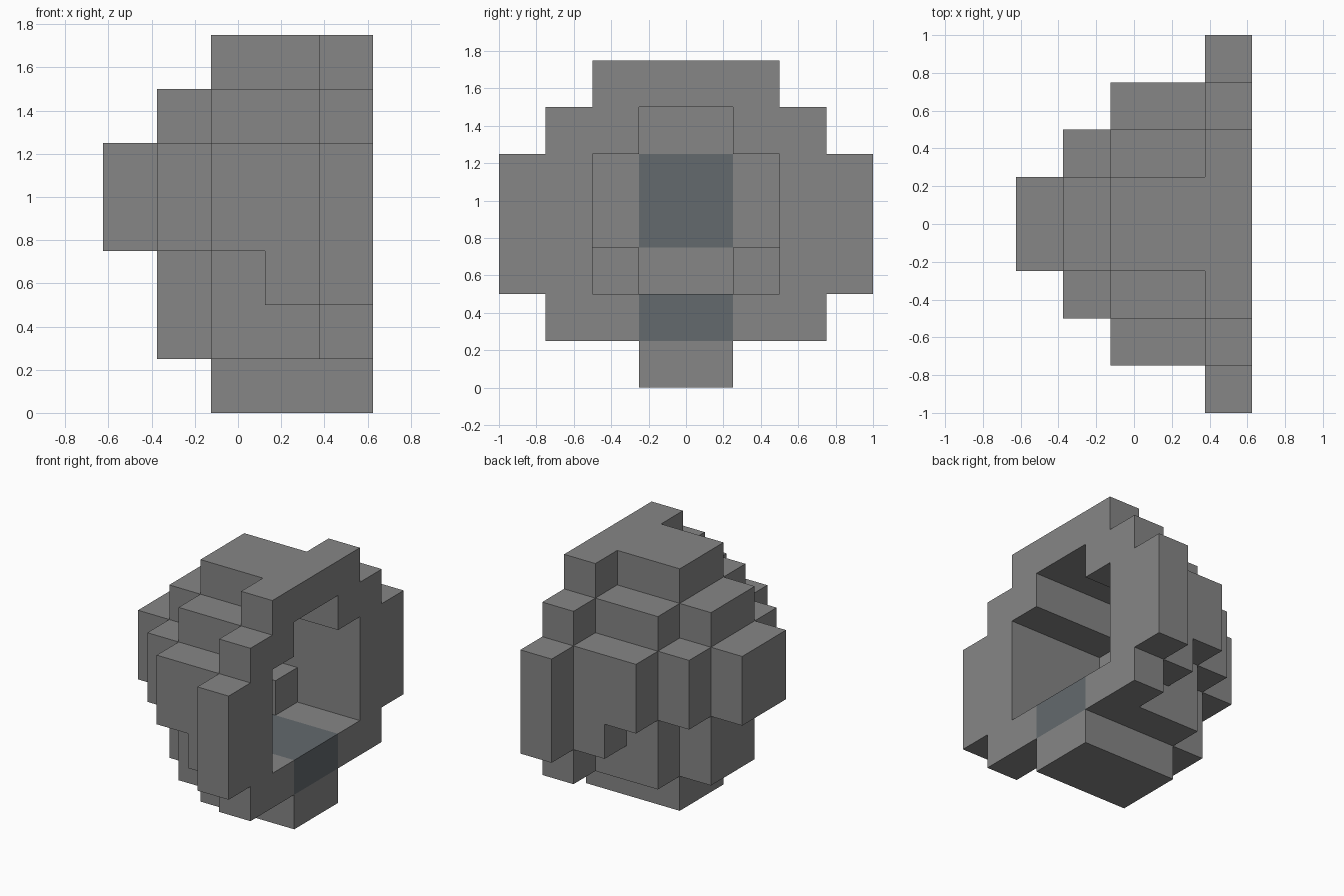
import bpy
import bmesh
from mathutils import Vector

cube = bpy.data.objects.get("Cube")
if cube:
    bpy.data.objects.remove(cube, do_unlink=True)

S = 0.25                                   # block size
ORIGIN = Vector((-0.625, -1.0, 0.0))

# Half-width in blocks of each layer, bottom to top; one digit per step in x
OUTER = ["00111", "01223", "01234", "12334", "12334", "01223", "00112"]
HOLLOW = ["00000", "00000", "00122", "00222", "00222", "00111", "00000"]


def make_material(name, rgb):
    mat = bpy.data.materials.new(name)
    mat.use_nodes = True
    color = (*rgb, 1.0)
    mat.diffuse_color = color
    bsdf = next(n for n in mat.node_tree.nodes if n.type == 'BSDF_PRINCIPLED')
    bsdf.inputs["Base Color"].default_value = color
    return mat


def blocks(layers):
    """Block cells of a shape mirrored about y = 0."""
    return {(i, j, k)
            for k, row in enumerate(layers)
            for i, digit in enumerate(row)
            for j in range(4 - int(digit), 4 + int(digit))}


def build_part(name, cells, solid, mat):
    """Mesh the faces of the cells that are not covered by other blocks."""
    bm = bmesh.new()
    for cell in sorted(cells):
        center = ORIGIN + (Vector(cell) + Vector((0.5, 0.5, 0.5))) * S
        for axis in range(3):
            for sign in (-1, 1):
                n = Vector((0, 0, 0))
                n[axis] = sign
                if tuple(int(c + d) for c, d in zip(cell, n)) in solid:
                    continue
                u = Vector((0, 0, 0))
                u[(axis + 1) % 3] = 1
                v = n.cross(u)
                corners = (-u - v, u - v, u + v, v - u)
                bm.faces.new([bm.verts.new(center + (n + c) * S / 2) for c in corners])
    bmesh.ops.remove_doubles(bm, verts=bm.verts[:], dist=0.001)
    mesh = bpy.data.meshes.new(name)
    bm.to_mesh(mesh)
    bm.free()
    mesh.materials.append(mat)
    obj = bpy.data.objects.new(name, mesh)
    bpy.context.collection.objects.link(obj)


grey = make_material("stone grey", (0.24, 0.24, 0.24))
slate = make_material("slate blue grey", (0.125, 0.143, 0.155))

solid = blocks(OUTER) - blocks(HOLLOW)

# Coloured strip along the floor and panel on the inner back wall
floor_strip = {(i, j, 1) for i in (2, 3, 4) for j in (3, 4)}
back_panel = {(1, j, k) for j in (3, 4) for k in (3, 4)}

build_part("hollow_shell", solid - floor_strip - back_panel, solid, grey)
build_part("floor_strip", floor_strip, solid, slate)
build_part("back_panel", back_panel, solid, slate)
